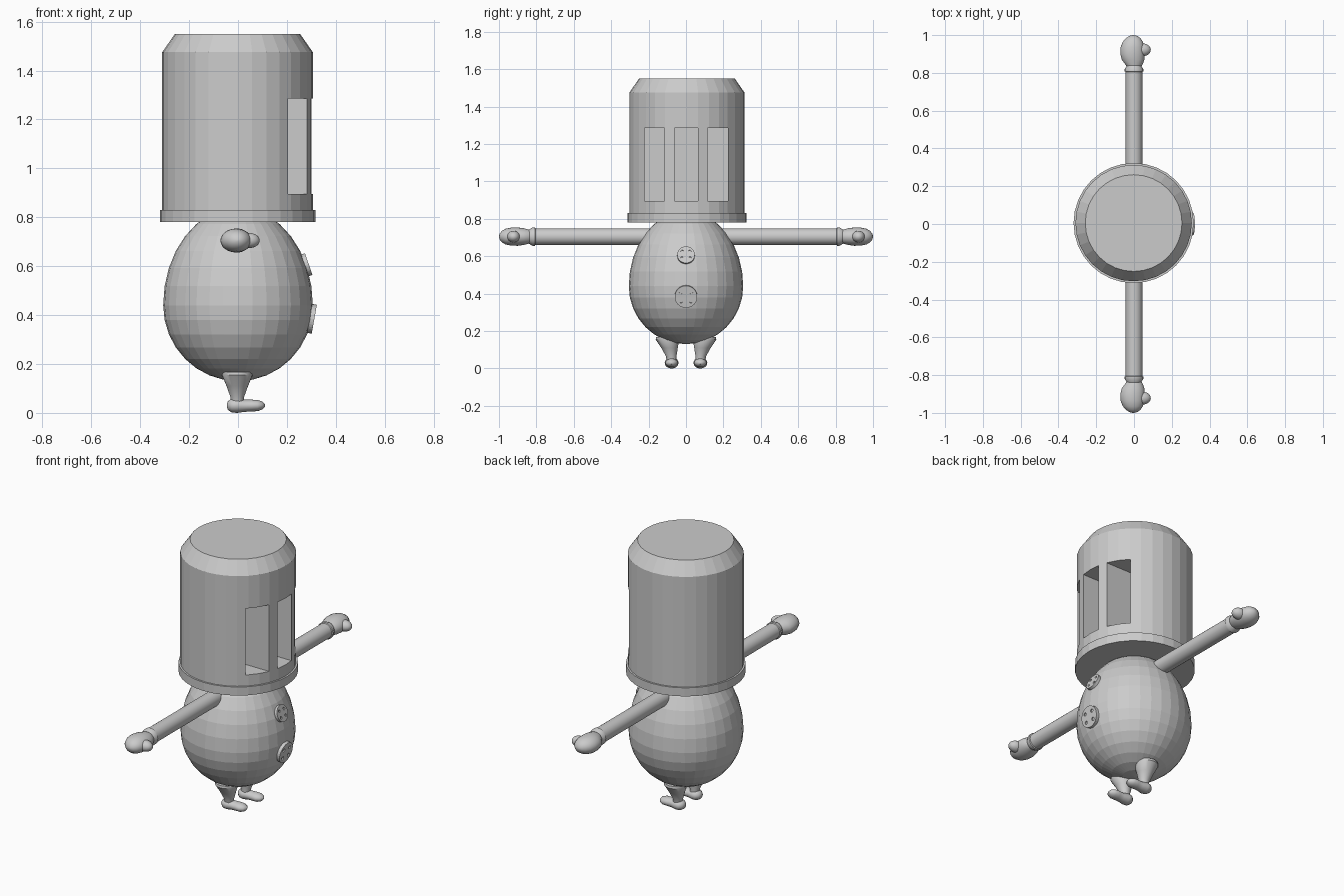
import bpy, bmesh
from math import sin, cos, pi, sqrt, atan2
from mathutils import Vector, Matrix

cube = bpy.data.objects.get("Cube")
if cube:
    bpy.data.objects.remove(cube, do_unlink=True)

grey = bpy.data.materials.new("plain grey")
grey.use_nodes = True
grey.diffuse_color = (0.6, 0.6, 0.6, 1)
grey.node_tree.nodes["Principled BSDF"].inputs["Base Color"].default_value = (0.6, 0.6, 0.6, 1)


def finish(name, bm, smooth=False):
    """Turn a bmesh into a named grey object."""
    bmesh.ops.recalc_face_normals(bm, faces=bm.faces)
    mesh = bpy.data.meshes.new(name)
    bm.to_mesh(mesh)
    bm.free()
    mesh.materials.append(grey)
    ob = bpy.data.objects.new(name, mesh)
    bpy.context.collection.objects.link(ob)
    if smooth:
        bpy.ops.object.select_all(action='DESELECT')
        ob.select_set(True)
        bpy.context.view_layer.objects.active = ob
        bpy.ops.object.shade_smooth_by_angle(angle=0.7)
    return ob


def loft(name, rings, u, v, sides=32, smooth=False):
    """Skin capped ellipses; each ring is (centre, radius along u, radius along v)."""
    bm = bmesh.new()
    u, v = Vector(u), Vector(v)
    loops = []
    for centre, ru, rv in rings:
        c = Vector(centre)
        loops.append([bm.verts.new(c + u * ru * cos(2 * pi * i / sides) + v * rv * sin(2 * pi * i / sides))
                      for i in range(sides)])
    for a, b in zip(loops, loops[1:]):
        for i in range(sides):
            j = (i + 1) % sides
            bm.faces.new((a[i], a[j], b[j], b[i]))
    bm.faces.new(loops[0])
    bm.faces.new(loops[-1])
    return finish(name, bm, smooth)


def cut(target, cutter):
    """Subtract the cutter, then discard it."""
    mod = target.modifiers.new("cut", 'BOOLEAN')
    mod.operation, mod.solver, mod.object = 'DIFFERENCE', 'EXACT', cutter
    bpy.context.view_layer.objects.active = target
    bpy.ops.object.modifier_apply(modifier=mod.name)
    bpy.data.objects.remove(cutter, do_unlink=True)


X, Y, Z = (1, 0, 0), (0, 1, 0), (0, 0, 1)

# Tall hat with a rim, a bevelled crown and three deep slots
profile = [(0.78, 0.318), (0.83, 0.318), (0.83, 0.308), (1.475, 0.308), (1.55, 0.256)]
hat = loft("hat", [((-0.002, 0.005, z), r, r) for z, r in profile], X, Y)
bm = bmesh.new()
for y, width in ((-0.168, 0.108), (0.002, 0.125), (0.17, 0.11)):
    bmesh.ops.create_cube(bm, size=1, matrix=Matrix.Translation((0.25, y, 1.09))
                          @ Matrix.Diagonal((0.3, width, 0.39, 1)))
cut(hat, finish("slot_cutter", bm))

# Egg body: short half-ellipsoid below, taller one above
WAIST, GIRTH, LOW, HIGH = 0.44, 0.306, 0.31, 0.4
bm = bmesh.new()
bmesh.ops.create_uvsphere(bm, u_segments=32, v_segments=16, radius=1)
for vert in bm.verts:
    vert.co = (vert.co.x * GIRTH, vert.co.y * GIRTH,
               WAIST + vert.co.z * (HIGH if vert.co.z > 0 else LOW))
finish("body", bm)

# Buttons lying on the belly, each with four holes
for name, z, radius in (("upper_button", 0.605, 0.047), ("lower_button", 0.385, 0.06)):
    half = HIGH if z > WAIST else LOW
    x = GIRTH * sqrt(1 - ((z - WAIST) / half) ** 2)
    slope = atan2((z - WAIST) / half ** 2, x / GIRTH ** 2)
    pose = Matrix.Translation((x, 0, z)) @ Matrix.Rotation(pi / 2 - slope, 4, 'Y')
    bm = bmesh.new()
    bmesh.ops.create_cone(bm, cap_ends=True, segments=32, radius1=radius, radius2=radius,
                          depth=0.022, matrix=pose)
    button = finish(name, bm)
    bm = bmesh.new()
    for a in (-1, 1):
        for b in (-1, 1):
            hole = Matrix.Translation((a * radius * 0.4, b * radius * 0.45, 0.012))
            bmesh.ops.create_cone(bm, cap_ends=True, segments=12, radius1=radius * 0.16,
                                  radius2=radius * 0.16, depth=0.016, matrix=pose @ hole)
    cut(button, finish("hole_cutter", bm))

for side, s in (("right", -1), ("left", 1)):
    # Straight arm ending in a cuff
    arm = [(0.1, 0.044), (0.805, 0.044), (0.808, 0.049), (0.82, 0.049), (0.84, 0.038)]
    loft(side + "_arm", [((0, s * y, 0.705), r, r) for y, r in arm], X, Z, 24, True)

    # Mitten hand: distance out, centre x, half width, half height
    hand = [(0.825, 0, 0.034, 0.034), (0.845, 0, 0.046, 0.039), (0.87, -0.005, 0.06, 0.045),
            (0.9, -0.008, 0.064, 0.049), (0.935, -0.008, 0.063, 0.048), (0.965, -0.006, 0.053, 0.042),
            (0.985, -0.004, 0.037, 0.03), (0.996, -0.003, 0.02, 0.016), (1.0, -0.003, 0.004, 0.003)]
    loft(side + "_hand", [((cx, s * y, 0.705), w, h) for y, cx, w, h in hand], X, Z, 24, True)
    bm = bmesh.new()
    bmesh.ops.create_uvsphere(bm, u_segments=20, v_segments=12, radius=1,
                              matrix=Matrix.Translation((0.045, s * 0.922, 0.705))
                              @ Matrix.Diagonal((0.044, 0.034, 0.031, 1)))
    finish(side + "_thumb", bm, True)

    # Tapered leg leaning in towards the ankle
    leg = [(0.168, 0.1, 0.06), (0.155, 0.099, 0.063), (0.11, 0.088, 0.044),
           (0.065, 0.079, 0.028), (0.035, 0.077, 0.026)]
    loft(side + "_leg", [((-0.003, s * y, z), r, r) for z, y, r in leg], X, Y, 24, True)

    # Shoe: heel, narrower arch, rounded toe
    shoe = [(-0.046, 0.03, 0.006, 0.006), (-0.041, 0.03, 0.02, 0.018), (-0.026, 0.03, 0.034, 0.028),
            (-0.005, 0.03, 0.037, 0.03), (0.025, 0.029, 0.029, 0.025), (0.055, 0.03, 0.032, 0.024),
            (0.08, 0.03, 0.033, 0.023), (0.1, 0.03, 0.023, 0.016), (0.11, 0.03, 0.006, 0.005)]
    loft(side + "_shoe", [((x, s * 0.077, z), w, h) for x, z, w, h in shoe], Y, Z, 20, True)
